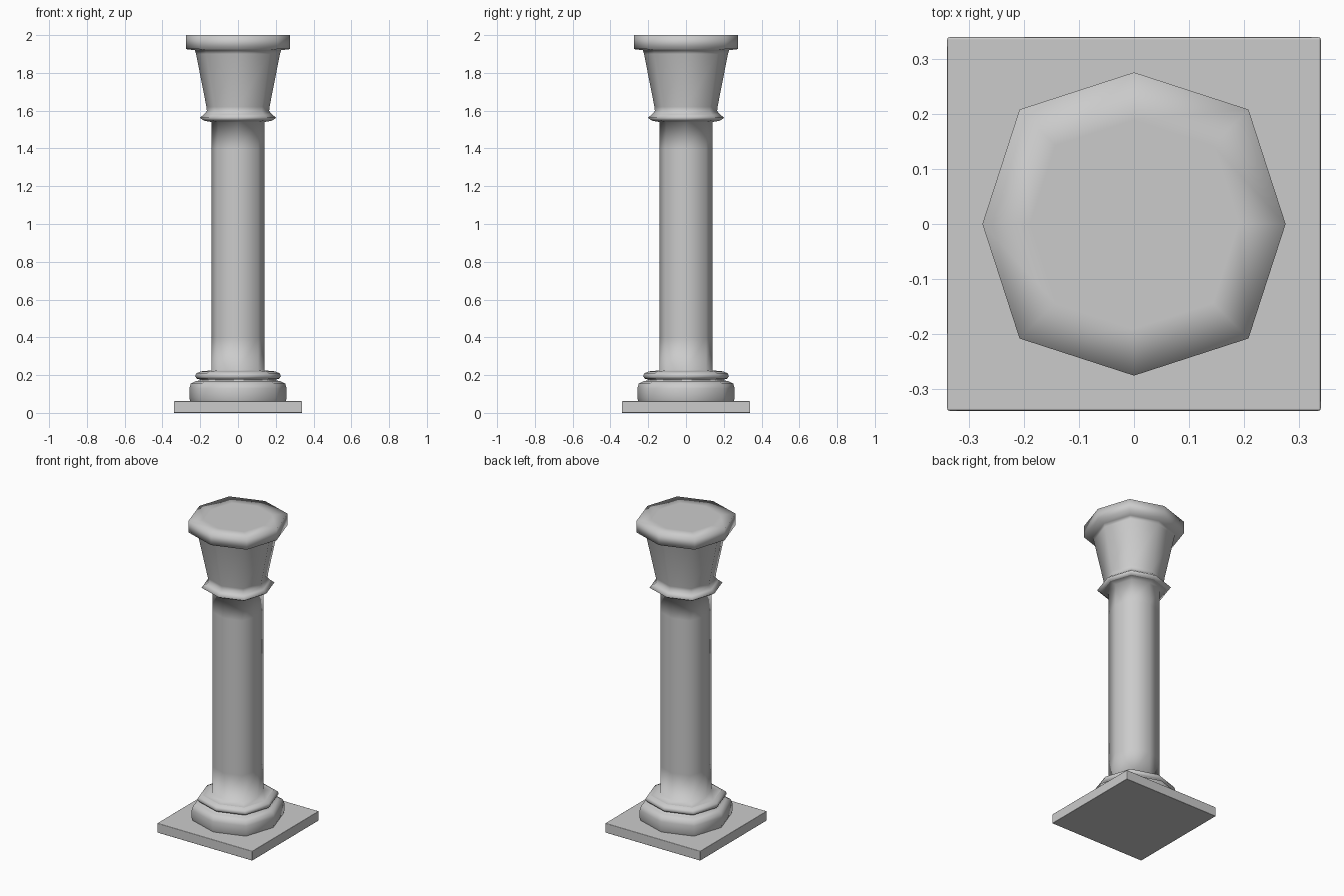
import bpy
import bmesh

cube = bpy.data.objects.get("Cube")
if cube:
    bpy.data.objects.remove(cube)

stone = bpy.data.materials.new("grey_stone")
stone.use_nodes = True
GREY = (0.6, 0.6, 0.6, 1)
stone.diffuse_color = GREY
stone.node_tree.nodes["Principled BSDF"].inputs["Base Color"].default_value = GREY

# Eight-sided outline, slightly fuller on the diagonals
D = 0.755
OCTAGON = [(1, 0), (D, D), (0, 1), (-D, D), (-1, 0), (-D, -D), (0, -1), (D, -D)]
SQUARE = [(1, 1), (-1, 1), (-1, -1), (1, -1)]


def loft(name, outline, profile, cap_bottom=False, cap_top=False):
    """Stack scaled copies of an outline along a (radius, height) profile."""
    bm = bmesh.new()
    rings = [[bm.verts.new((x * r, y * r, z)) for x, y in outline] for r, z in profile]
    n = len(outline)
    for low, high in zip(rings, rings[1:]):
        for i in range(n):
            j = (i + 1) % n
            bm.faces.new((low[i], low[j], high[j], high[i]))
    if cap_bottom:
        bm.faces.new(rings[0][::-1])
    if cap_top:
        bm.faces.new(rings[-1])
    for face in bm.faces:
        face.smooth = True
    mesh = bpy.data.meshes.new(name)
    bm.to_mesh(mesh)
    bm.free()
    mesh.materials.append(stone)
    obj = bpy.data.objects.new(name, mesh)
    bpy.context.collection.objects.link(obj)
    return obj


# Square plinth with softened edges
plinth = loft("plinth", SQUARE, [(0.34, 0), (0.34, 0.062)], True, True)
bevel = plinth.modifiers.new("soft_edges", "BEVEL")
bevel.width = 0.004
bevel.segments = 2
bevel.harden_normals = True

# Rounded base mouldings
loft("base_moulding", OCTAGON, [
    (0.25, 0.055), (0.258, 0.08), (0.258, 0.13), (0.25, 0.155), (0.225, 0.168),
    (0.2, 0.172), (0.2, 0.176), (0.22, 0.182), (0.227, 0.195), (0.22, 0.21),
    (0.195, 0.22)])

# Shaft with a flange at each end
loft("shaft", OCTAGON, [
    (0.195, 0.22), (0.141, 0.225), (0.141, 0.4), (0.141, 1.4), (0.141, 1.54),
    (0.18, 1.547)])

# Neck ring, flared capital and top slab
loft("capital", OCTAGON, [
    (0.18, 1.547), (0.203, 1.562), (0.18, 1.58), (0.165, 1.598), (0.167, 1.62),
    (0.222, 1.9), (0.228, 1.92), (0.276, 1.926), (0.276, 2.0), (0.19, 2.0)],
    cap_top=True)
